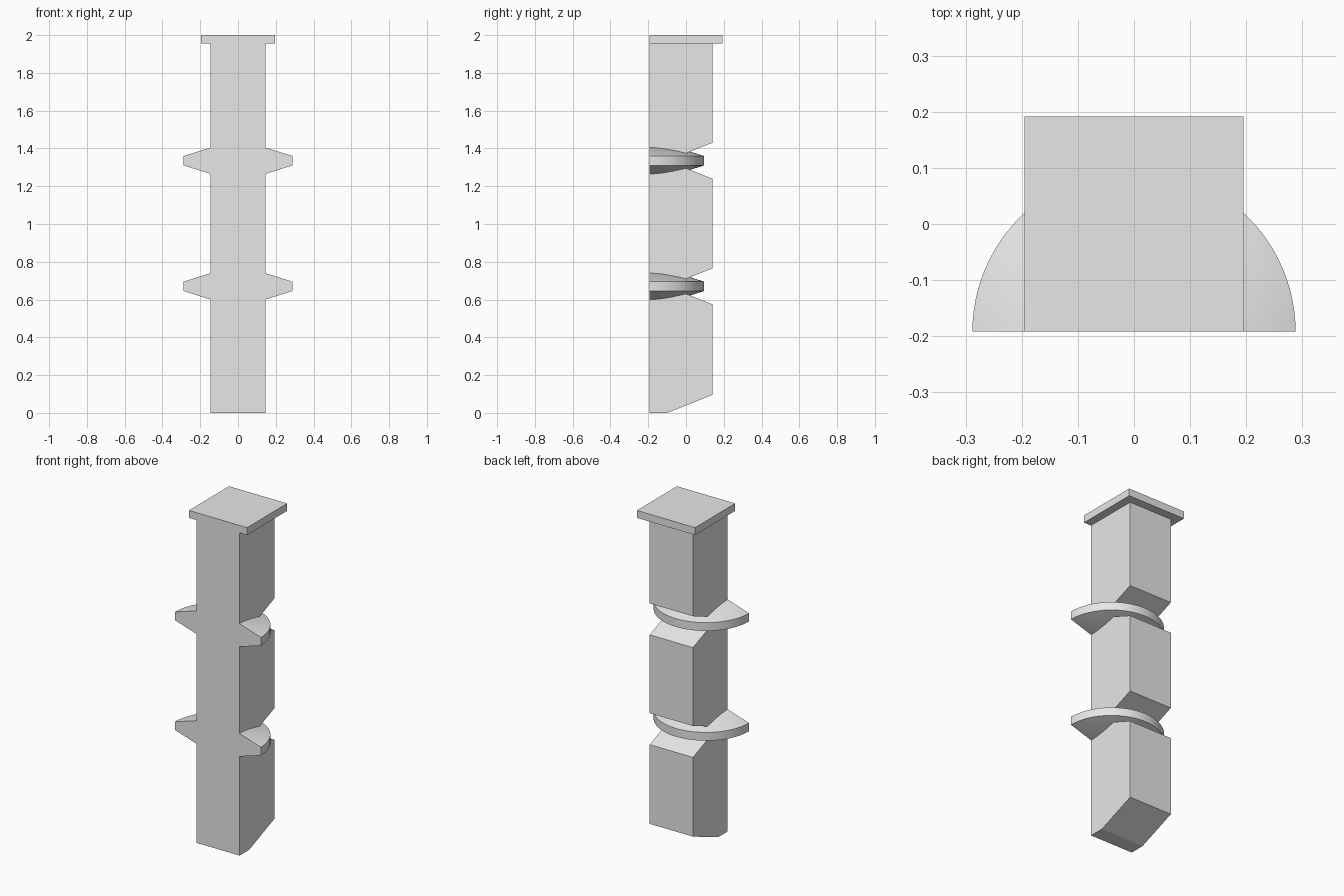
import bpy, bmesh, math
from mathutils import Vector

FRONT = -0.192
RING_HEIGHTS = (0.67, 1.335)

old = bpy.data.objects.get("Cube")
if old:
    bpy.data.objects.remove(old, do_unlink=True)

grey = bpy.data.materials.new("plain_grey")
grey.use_nodes = True
grey.diffuse_color = (0.8, 0.8, 0.8, 1)
grey.node_tree.nodes["Principled BSDF"].inputs["Base Color"].default_value = (0.8, 0.8, 0.8, 1)


def finish(name, bm):
    bmesh.ops.recalc_face_normals(bm, faces=bm.faces)
    mesh = bpy.data.meshes.new(name)
    bm.to_mesh(mesh)
    bm.free()
    mesh.materials.append(grey)
    obj = bpy.data.objects.new(name, mesh)
    bpy.context.collection.objects.link(obj)
    return obj


def extrude_side_profile(name, profile, half_width):
    """Extrude a (y, z) outline across x."""
    bm = bmesh.new()
    face = bm.faces.new([bm.verts.new((-half_width, y, z)) for y, z in profile])
    ext = bmesh.ops.extrude_face_region(bm, geom=[face])
    moved = [g for g in ext["geom"] if isinstance(g, bmesh.types.BMVert)]
    bmesh.ops.translate(bm, verts=moved, vec=(2 * half_width, 0, 0))
    return finish(name, bm)


# Column with a bevelled foot and a V notch behind each ring
BACK, NOTCH, RISE, TOP = 0.14, -0.10, 0.095, 1.955
outline = [(FRONT, 0), (NOTCH, 0), (BACK, RISE)]
for h in RING_HEIGHTS:
    outline += [(BACK, h - RISE), (NOTCH, h), (BACK, h + RISE)]
outline += [(BACK, TOP), (FRONT, TOP)]
extrude_side_profile("column", outline, 0.145)

# Square cap plate
extrude_side_profile("cap", [(FRONT, TOP), (-FRONT, TOP), (-FRONT, 2), (FRONT, 2)], 0.195)

# Half rings: a double cone with a flat rim, revolved half a turn
RADIUS, RIM, CORE = 0.288, 0.025, 0.115
for name, h in zip(("lower_ring", "upper_ring"), RING_HEIGHTS):
    bm = bmesh.new()
    points = [(0, -CORE), (RADIUS, -RIM), (RADIUS, RIM), (0, CORE)]
    verts = [bm.verts.new((r, FRONT, h + z)) for r, z in points]
    edges = [bm.edges.new(pair) for pair in zip(verts, verts[1:])]
    bmesh.ops.spin(bm, geom=verts + edges, cent=Vector((0, FRONT, h)), axis=(0, 0, 1),
                   angle=math.pi, steps=48)
    bmesh.ops.remove_doubles(bm, verts=bm.verts, dist=0.0001)
    bmesh.ops.holes_fill(bm, edges=[e for e in bm.edges if e.is_boundary], sides=0)
    ring = finish(name, bm)
    bpy.ops.object.select_all(action="DESELECT")
    ring.select_set(True)
    bpy.context.view_layer.objects.active = ring
    bpy.ops.object.shade_smooth_by_angle(angle=math.radians(15))
